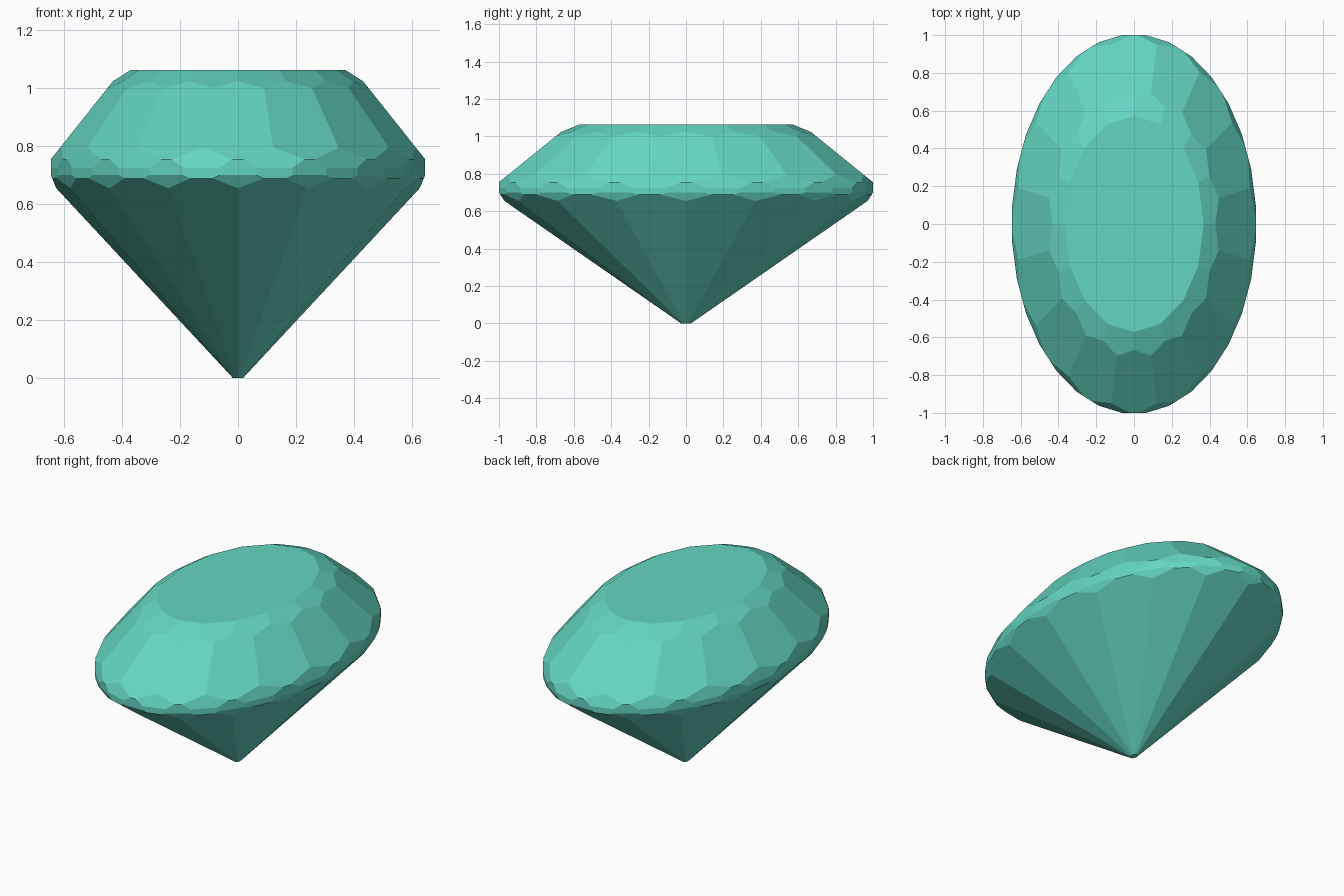
import bpy, bmesh, math
from mathutils import Vector

if "Cube" in bpy.data.objects:
    bpy.data.objects.remove(bpy.data.objects["Cube"])

WIDTH = 0.645          # x squash that turns the round cut into an oval
STEP = math.tau / 16   # sixteen-fold cut

bm = bmesh.new()
bmesh.ops.create_cube(bm, size=4)


def cut(point, normal):
    """Grind one flat facet: remove everything outside the plane and cap it."""
    geom = bm.verts[:] + bm.edges[:] + bm.faces[:]
    res = bmesh.ops.bisect_plane(bm, geom=geom, dist=1e-6, plane_co=point,
                                 plane_no=normal, clear_outer=True)
    edges = [e for e in res["geom_cut"]
             if isinstance(e, bmesh.types.BMEdge) and e.is_boundary]
    if len(edges) > 2:
        bmesh.ops.edgeloop_fill(bm, edges=edges)


def facet_ring(count, offset, radius, z, out, up):
    """Ring of facets through (radius, z), facing outward by (out, up)."""
    for i in range(count):
        a = math.tau * i / count + offset
        c, s = math.cos(a), math.sin(a)
        cut(Vector((radius * c, radius * s, z)), Vector((out * c, out * s, up)))


# table and culet
cut(Vector((0, 0, 1.063)), Vector((0, 0, 1)))
cut(Vector((0, 0, 0)), Vector((0, 0, -1)))
# girdle
facet_ring(32, 0, 1.0, 0.7, 1, 0)
# crown: main, star and upper break facets
facet_ring(16, 0, 0.697, 1.0, 0.81, 1)
facet_ring(16, STEP / 2, 0.561, 1.063, 0.42, 1)
facet_ring(16, STEP / 2, 1.0, 0.725, 2.2, 1)
# pavilion: main and lower break facets
facet_ring(16, STEP / 2, 0.0255, 0.0, 0.7066, -1)
facet_ring(16, 0, 1.0, 0.70, 1.55, -1)

bmesh.ops.remove_doubles(bm, verts=bm.verts[:], dist=1e-4)
bmesh.ops.scale(bm, vec=(WIDTH, 1, 1), verts=bm.verts[:])
bmesh.ops.recalc_face_normals(bm, faces=bm.faces[:])

mesh = bpy.data.meshes.new("oval_gem")
bm.to_mesh(mesh)
bm.free()
mat = bpy.data.materials.new("teal gem")
mat.diffuse_color = (0.127, 0.672, 0.539, 1)
mat.use_nodes = True
mat.node_tree.nodes["Principled BSDF"].inputs["Base Color"].default_value = mat.diffuse_color
mesh.materials.append(mat)
gem = bpy.data.objects.new("oval_gem", mesh)
bpy.context.collection.objects.link(gem)
